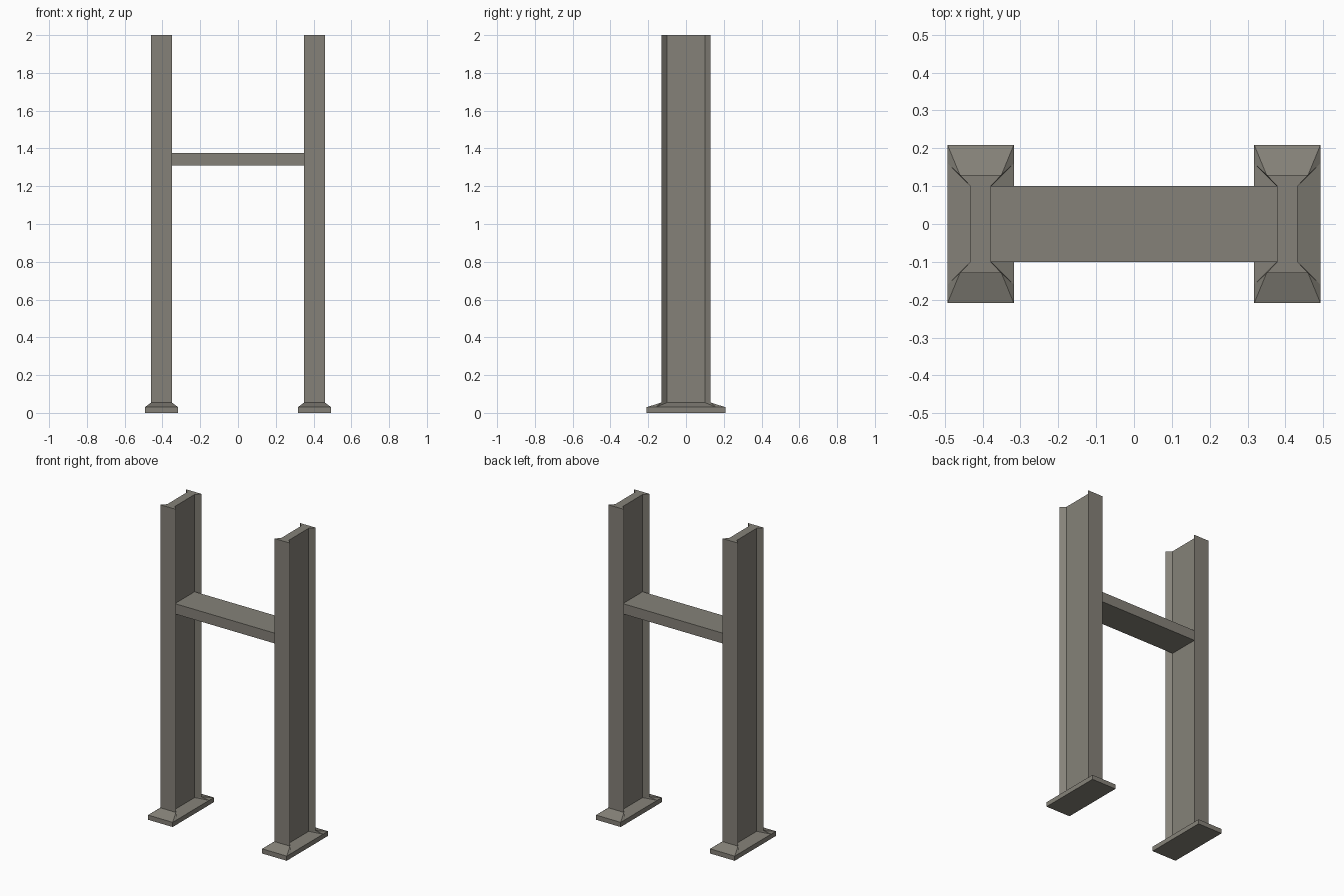
import bpy, bmesh

if "Cube" in bpy.data.objects:
    bpy.data.objects.remove(bpy.data.objects["Cube"])

steel = bpy.data.materials.new("weathered grey steel")
steel.diffuse_color = (0.235, 0.222, 0.19, 1)
steel.use_nodes = True
steel.node_tree.nodes["Principled BSDF"].inputs["Base Color"].default_value = steel.diffuse_color


def ring(bm, cx, z, outer, inner):
    """Eight-point I-section loop; outer = flange corner, inner = web corner."""
    (ox, oy), (ix, iy) = outer, inner
    pts = [(ox, -oy), (ix, -iy), (ix, iy), (ox, oy),
           (-ox, oy), (-ix, iy), (-ix, -iy), (-ox, -oy)]
    return [bm.verts.new((cx + x, y, z)) for x, y in pts]


def finish(bm, name):
    bmesh.ops.recalc_face_normals(bm, faces=bm.faces)
    mesh = bpy.data.meshes.new(name)
    bm.to_mesh(mesh)
    bm.free()
    mesh.materials.append(steel)
    obj = bpy.data.objects.new(name, mesh)
    bpy.context.collection.objects.link(obj)


def post(name, cx):
    bm = bmesh.new()
    flange, web = (0.055, 0.13), (0.027, 0.1)
    foot, foot_in = (0.0875, 0.209), (0.0875, 0.16)
    # foot plate, splayed skirt, then I-section shaft
    rings = [ring(bm, cx, 0, foot, foot_in), ring(bm, cx, 0.03, foot, foot_in),
             ring(bm, cx, 0.055, flange, web), ring(bm, cx, 2, flange, web)]
    for level, (a, b) in enumerate(zip(rings, rings[1:])):
        for i in range(8):
            j = (i + 1) % 8
            if level == 1 and i in (0, 4):      # flange to web corner
                bm.faces.new((a[i], a[j], b[i]))
                bm.faces.new((a[j], b[j], b[i]))
            elif level == 1 and i in (2, 6):    # web to flange corner
                bm.faces.new((a[i], a[j], b[j]))
                bm.faces.new((a[i], b[j], b[i]))
            else:
                bm.faces.new((a[i], a[j], b[j], b[i]))
    bm.faces.new(rings[0][::-1])
    bm.faces.new(rings[-1])
    finish(bm, name)


# two mirrored posts
post("left_post", -0.405)
post("right_post", 0.405)

# crossbar between the webs
bm = bmesh.new()
bmesh.ops.create_cube(bm, size=1)
bmesh.ops.scale(bm, vec=(0.756, 0.2, 0.066), verts=bm.verts)
bmesh.ops.translate(bm, vec=(0, 0, 1.343), verts=bm.verts)
finish(bm, "crossbar")
